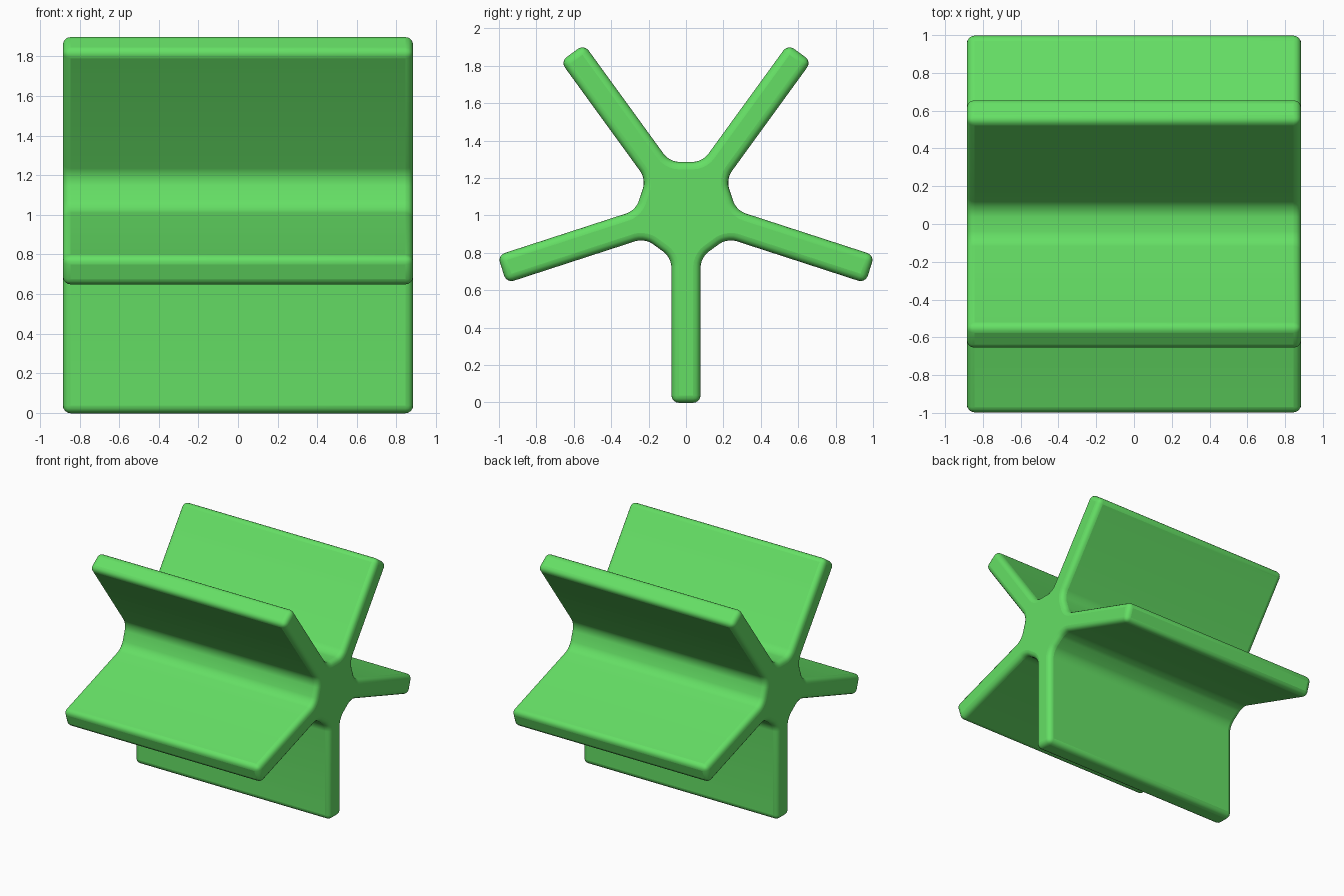
import bpy, bmesh, math
from mathutils import Vector

if "Cube" in bpy.data.objects:
    bpy.data.objects.remove(bpy.data.objects["Cube"])

R = 1.034        # arm length from hub centre
CZ = 1.032       # hub centre height
W = 0.078        # half thickness of an arm
HUB = 0.254      # distance from centre to the flat between arms
HALF = 0.885     # half length along x
N = 5

mat = bpy.data.materials.new("green")
mat.diffuse_color = (0.13, 0.74, 0.13, 1)
mat.use_nodes = True
mat.node_tree.nodes["Principled BSDF"].inputs["Base Color"].default_value = mat.diffuse_color

# Star profile: each arm has two root points and two tip points
half = math.pi / N
t = (HUB - W / math.sin(half)) / math.cos(half)
root = W / math.tan(half) + t
bm = bmesh.new()
ring, roots = [], set()
for k in range(N):
    a = -math.pi / 2 + k * 2 * half
    d = Vector((0, math.cos(a), math.sin(a)))
    n = Vector((0, -math.sin(a), math.cos(a)))
    for along, side in ((root, -W), (R, -W), (R, W), (root, W)):
        if along == root:
            roots.add(len(ring))
        p = d * along + n * side + Vector((-HALF, 0, CZ))
        ring.append(bm.verts.new(p))

# Extrude along x
far = [bm.verts.new(v.co + Vector((2 * HALF, 0, 0))) for v in ring]
bm.faces.new(ring)
bm.faces.new(far)
m = len(ring)
for i in range(m):
    j = (i + 1) % m
    bm.faces.new((ring[i], ring[j], far[j], far[i]))
bmesh.ops.recalc_face_normals(bm, faces=bm.faces)

# Soft fillets where the arms meet the hub
inner = [bm.edges.get((ring[i], far[i])) for i in roots]
bmesh.ops.bevel(bm, geom=inner, offset=0.05, offset_type='OFFSET',
                segments=5, profile=0.5, affect='EDGES')

mesh = bpy.data.meshes.new("star_bar")
bm.to_mesh(mesh)
bm.free()
obj = bpy.data.objects.new("star_bar", mesh)
bpy.context.collection.objects.link(obj)
mesh.materials.append(mat)

# Rounded tips and end faces
bev = obj.modifiers.new("rounding", 'BEVEL')
bev.width = 0.04
bev.segments = 4
bev.limit_method = 'ANGLE'
bev.angle_limit = math.radians(40)

bpy.context.view_layer.objects.active = obj
obj.select_set(True)
bpy.ops.object.shade_smooth_by_angle(angle=math.radians(35))
